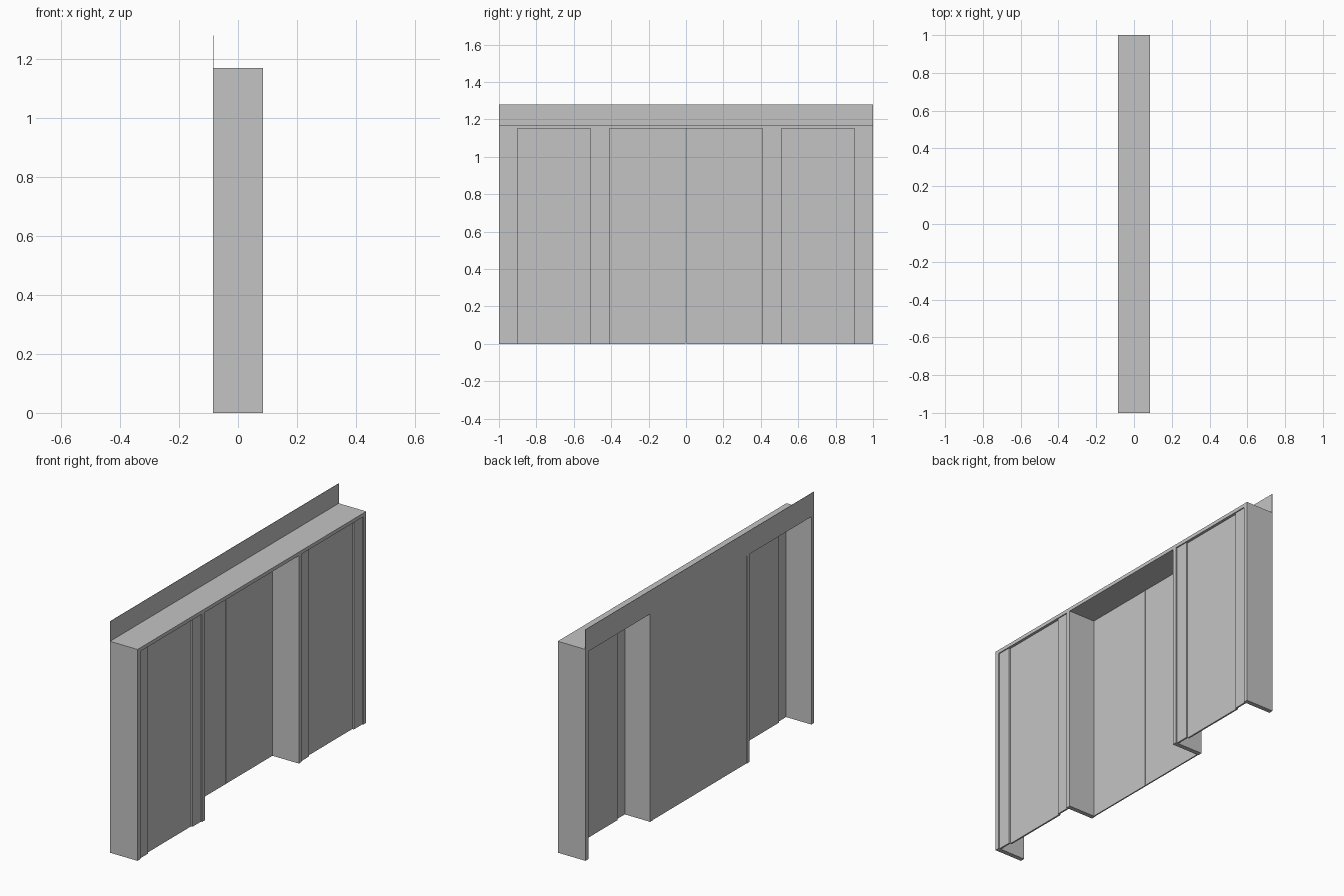
import bpy

if "Cube" in bpy.data.objects:
    bpy.data.objects.remove(bpy.data.objects["Cube"], do_unlink=True)

grey = bpy.data.materials.new("plain_grey")
grey.use_nodes = True
colour = (0.55, 0.55, 0.55, 1)
grey.diffuse_color = colour
for node in grey.node_tree.nodes:
    if node.type == "BSDF_PRINCIPLED":
        node.inputs["Base Color"].default_value = colour

DEPTH = 0.085      # half depth of the wall
TOP = 1.17         # top of the header slab
SOFFIT = 1.15      # underside of the header slab


def block(name, x, y, z):
    """Box spanning the given (min, max) ranges."""
    bpy.ops.mesh.primitive_cube_add(
        size=1, location=[(r[0] + r[1]) / 2 for r in (x, y, z)])
    obj = bpy.context.object
    obj.name = name
    obj.scale = [r[1] - r[0] for r in (x, y, z)]
    bpy.ops.object.transform_apply(location=False, rotation=False, scale=True)
    obj.data.materials.append(grey)
    return obj


full = (-DEPTH, DEPTH)
upright = (0, SOFFIT)

# Header slab and the thin fascia standing on its back edge
block("header_slab", full, (-1, 1), (SOFFIT, TOP))
block("fascia", (-DEPTH, -DEPTH + 0.002), (-1, 1), (TOP, 1.28))

# Parts of one half: name, depth range, distance range from the middle
parts = [
    ("end_wall", full, (0.975, 1)),
    ("return_wall", full, (0.41, 0.435)),
    ("outer_strip", (0.070, 0.079), (0.9, 0.975)),
    ("inner_strip", (0.070, 0.079), (0.435, 0.51)),
    ("side_panel", (0.061, 0.070), (0.51, 0.9)),
    ("centre_panel", (-0.083, -0.076), (0.0015, 0.41)),
]
for side, s in (("back", 1), ("front", -1)):
    for name, x, y in parts:
        block(f"{side}_{name}", x, sorted((s * y[0], s * y[1])), upright)
